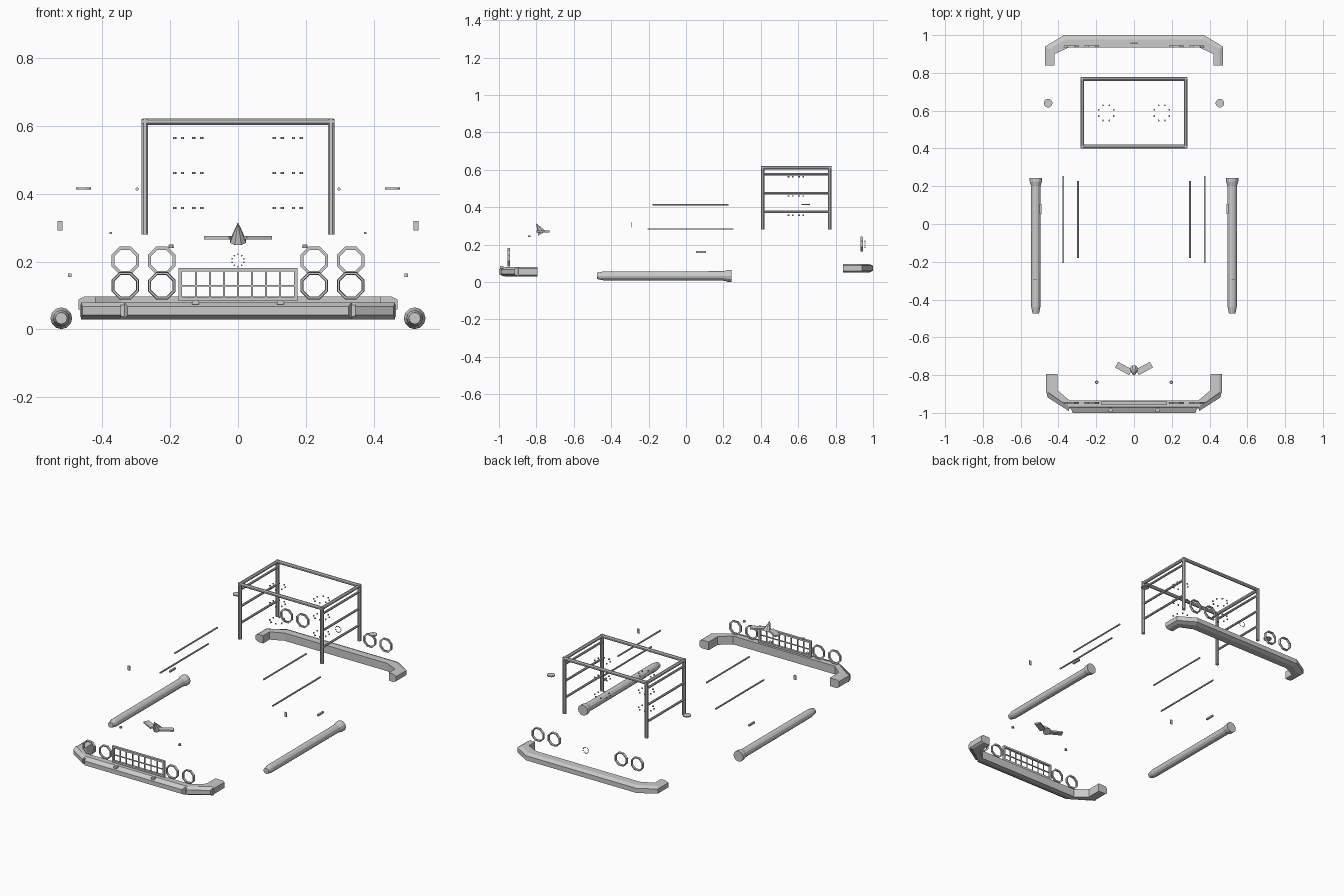
import bpy, bmesh
from math import pi, sin, cos, atan2, hypot
from mathutils import Matrix, Vector

if "Cube" in bpy.data.objects:
    bpy.data.objects.remove(bpy.data.objects["Cube"])


def finish(name, bm):
    bmesh.ops.recalc_face_normals(bm, faces=bm.faces)
    me = bpy.data.meshes.new(name)
    bm.to_mesh(me)
    bm.free()
    ob = bpy.data.objects.new(name, me)
    bpy.context.collection.objects.link(ob)
    return ob


def box(name, loc, size, rz=0):
    bm = bmesh.new()
    bmesh.ops.create_cube(bm, size=1)
    bm.transform(Matrix.Translation(loc) @ Matrix.Rotation(rz, 4, 'Z') @ Matrix.Diagonal((*size, 1)))
    return finish(name, bm)


def cone(name, a, b, r1, r2, n=8):
    a, b = Vector(a), Vector(b)
    bm = bmesh.new()
    bmesh.ops.create_cone(bm, cap_ends=True, segments=n, radius1=r1, radius2=r2, depth=(b - a).length)
    q = (b - a).to_track_quat('Z', 'Y').to_matrix().to_4x4()
    bm.transform(Matrix.Translation((a + b) / 2) @ q @ Matrix.Rotation(pi / n, 4, 'Z'))
    return finish(name, bm)


def loft(name, outer, inner, profile, closed=False):
    # profile points are (blend from inner to outer path, height)
    bm = bmesh.new()
    rows = [[bm.verts.new((i[0] + (o[0] - i[0]) * t, i[1] + (o[1] - i[1]) * t, z))
             for t, z in profile] for o, i in zip(outer, inner)]
    n = len(profile)
    pairs = list(zip(rows, rows[1:])) + ([(rows[-1], rows[0])] if closed else [])
    for p, q in pairs:
        for k in range(n):
            bm.faces.new((p[k], p[(k + 1) % n], q[(k + 1) % n], q[k]))
    if not closed:
        bm.faces.new(rows[0])
        bm.faces.new(rows[-1])
    return finish(name, bm)


def both(pts):
    return pts + [(-x, y) for x, y in reversed(pts)]


def circle(r, n=8):
    return [(r * cos(2 * pi * (k + .5) / n), r * sin(2 * pi * (k + .5) / n)) for k in range(n)]


# front bumper: body plus three chamfered face plates
loft("front_bumper", both([(.465, -.795), (.465, -.895), (.345, -.977)]),
     both([(.405, -.795), (.405, -.88), (.34, -.935)]),
     [(0, .03), (0, .08), (.8, .08), (1, .072), (1, .038), (.8, .03)])
plate = [(0, .03), (0, .08), (1, .068), (1, .042)]
loft("bumper_face_center", [(-.325, -1), (.325, -1)], [(-.335, -.975), (.335, -.975)], plate)
for s in (-1, 1):
    loft("bumper_face_corner", [(s * .345, -.99), (s * .458, -.918)],
         [(s * .345, -.968), (s * .462, -.893)], plate)
    box("bumper_guard", (s * .125, -.985, .079), (.02, .02, .012))

# rear bumper
loft("rear_bumper", both([(.47, .84), (.47, .94), (.37, 1)]),
     both([(.42, .84), (.42, .9), (.345, .935)]),
     [(0, .05), (0, .097), (.65, .097), (1, .088), (1, .06), (.65, .05)])

# lamp bezels
for x in (-.332, -.224, .224, .332):
    for name, y, z in (("headlight_bezel", -.948, .129), ("tail_light_bezel", .94, .203)):
        ob = loft(name, circle(.044), circle(.034),
                  [(0, -.006), (.2, .006), (.8, .006), (1, -.006)], True)
        ob.location = (x, y, z)
        ob.rotation_euler = (pi / 2 if y < 0 else -pi / 2, 0, 0)

# grille frame and bars
for s in (-1, 1):
    box("grille_side", (s * .17, -.948, .133), (.011, .014, .097))
    box("grille_rail", (0, -.948, .133 + s * .043), (.35, .014, .011))
box("grille_crossbar", (0, -.948, .129), (.33, .006, .005))
for k in range(-3, 4):
    box("grille_bar", (k * .0412, -.948, .133), (.005, .006, .08))

# hood ornament
cone("ornament_body", (0, -.77, .26), (0, -.80, .312), .025, .002)
for s in (-1, 1):
    box("ornament_wing", (s * .055, -.765, .27), (.085, .034, .009), s * .5)
    cone("washer_nozzle", (s * .197, -.838, .24), (s * .197, -.838, .25), .009, .007)

for s in (-1, 1):
    # side exhaust pipe
    bm = bmesh.new()
    n, rings = 12, []
    for y, r in ((-.475, .017), (-.44, .024), (.2, .025), (.225, .032), (.243, .032)):
        rings.append([bm.verts.new((s * .52 + r * sin(2 * pi * k / n), y, .033 + r * cos(2 * pi * k / n)))
                      for k in range(n)])
    for p, q in zip(rings, rings[1:]):
        for k in range(n):
            bm.faces.new((p[k], p[(k + 1) % n], q[(k + 1) % n], q[k]))
    bm.faces.new(rings[0])
    bm.faces.new(rings[-1])
    finish("side_pipe", bm)

    # trim strips, handle, mirror, cap
    cone("roof_trim", (s * .297, -.18, .413), (s * .297, .228, .413), .005, .005)
    box("window_trim", (s * .375, .023, .284), (.007, .46, .007))
    box("door_handle", (s * .495, .08, .16), (.01, .054, .01))
    box("mirror_glass", (s * .524, -.293, .306), (.015, .004, .028))
    cone("filler_cap", (s * .455, .64, .412), (s * .455, .64, .418), .023, .023, 12)

# rack frame: legs, top rails and side rungs
X, Y0, Y1, ZT = .274, .41, .768, .612
for s in (-1, 1):
    for y in (Y0, Y1):
        cone("rack_leg", (s * X, y, .28), (s * X, y, ZT + .008), .0105, .0105)
    cone("rack_side_rail", (s * X, Y0 - .007, ZT), (s * X, Y1 + .007, ZT), .0105, .0105)
    for z in (.375, .475, .577):
        cone("rack_rung", (s * X, Y0, z), (s * X, Y1, z), .007, .007)
for y in (Y0, Y1):
    cone("rack_cross_rail", (-X - .007, y, ZT), (X + .007, y, ZT), .0105, .0105)

# bolt circles inside the rack and on the tail panel
for s in (-1, 1):
    for z in (.357, .46, .563):
        for x, y in circle(.043):
            cone("drum_bolt", (s * .147 + x, .588 + y, z - .003), (s * .147 + x, .588 + y, z + .003),
                 .005, .005, 6)
for x, z in circle(.018, 10):
    cone("tail_bolt", (x, .954, .203 + z), (x, .96, .203 + z), .0025, .0025, 6)
